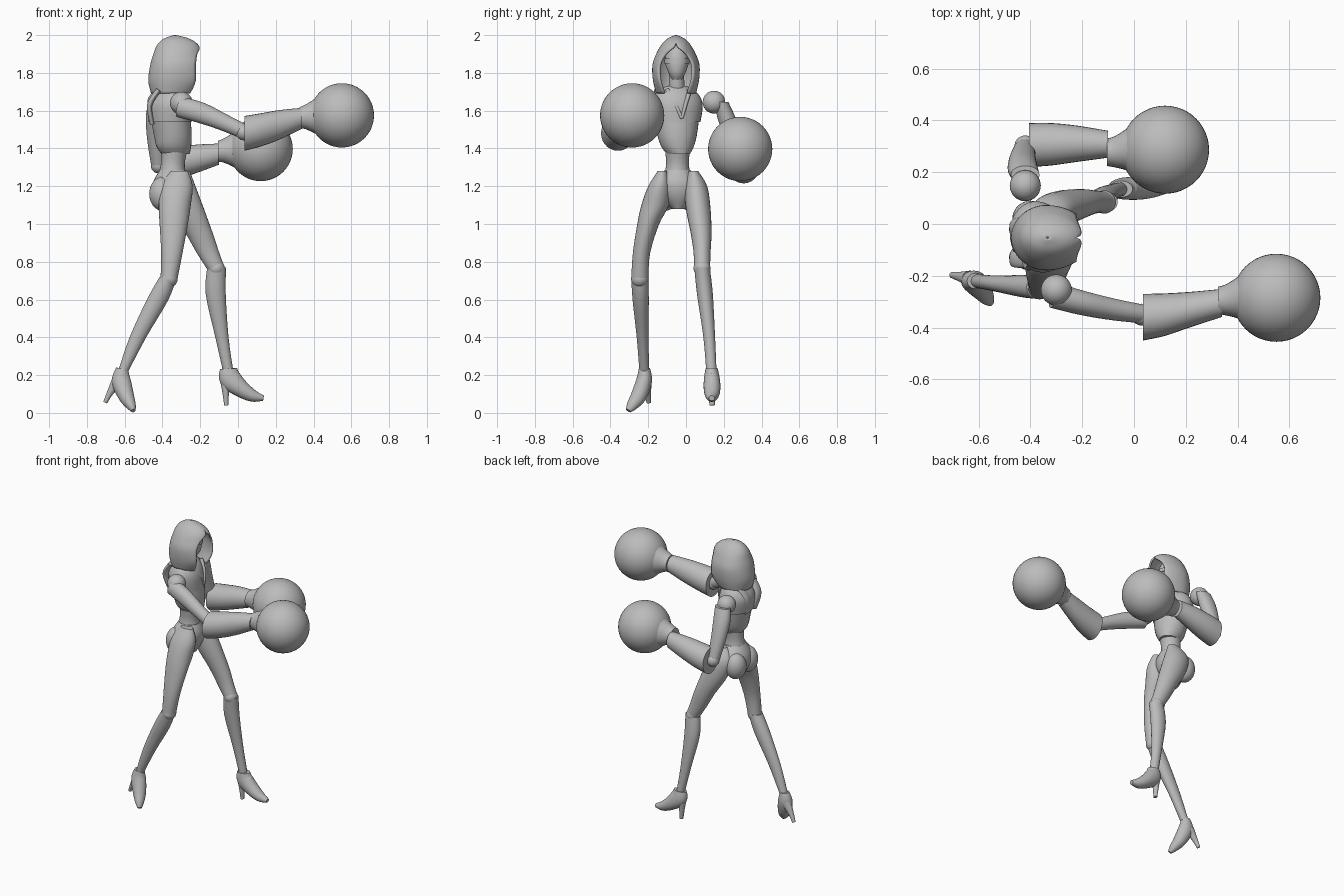
import bpy
import bmesh
from math import sin, cos, pi, radians
from mathutils import Vector

default_cube = bpy.data.objects.get("Cube")
if default_cube:
    bpy.data.objects.remove(default_cube, do_unlink=True)

grey = bpy.data.materials.new("plain grey")
grey.use_nodes = True
grey.diffuse_color = (.5, .5, .5, 1)
grey.node_tree.nodes["Principled BSDF"].inputs["Base Color"].default_value = grey.diffuse_color

ACROSS = Vector((0, 1, 0))
LEVEL = Vector((0, 0, 1))
FORWARD = Vector((1, 0, 0))


def finish(name, bm, crease=40):
    """Turn a bmesh into a smooth-shaded grey object."""
    bmesh.ops.recalc_face_normals(bm, faces=bm.faces[:])
    mesh = bpy.data.meshes.new(name)
    bm.to_mesh(mesh)
    bm.free()
    mesh.materials.append(grey)
    obj = bpy.data.objects.new(name, mesh)
    bpy.context.collection.objects.link(obj)
    bpy.ops.object.select_all(action="DESELECT")
    obj.select_set(True)
    bpy.context.view_layer.objects.active = obj
    bpy.ops.object.shade_smooth_by_angle(angle=radians(crease))
    return obj


def refine(rings, steps):
    """Catmull-Rom interpolation between the given cross-sections."""
    keys = [Vector(ring) for ring in rings]
    result = []
    for i in range(len(keys) - 1):
        before, start = keys[max(i - 1, 0)], keys[i]
        end, after = keys[i + 1], keys[min(i + 2, len(keys) - 1)]
        for step in range(steps):
            t = step / steps
            slope_in, slope_out = (end - before) / 2, (after - start) / 2
            result.append(start + slope_in * t
                          + ((end - start) * 3 - slope_in * 2 - slope_out) * t * t
                          + ((start - end) * 2 + slope_in + slope_out) * t * t * t)
    return result + [keys[-1]]


def loft(name, rings, normal=None, across=ACROSS, sides=28, steps=4):
    """Skin elliptical rings (x, y, z, depth radius, side radius) and cap the ends."""
    rings = refine(rings, steps)
    centres = [Vector(ring[:3]) for ring in rings]
    bm = bmesh.new()
    loops = []
    for i, ring in enumerate(rings):
        along = normal or centres[min(i + 1, len(rings) - 1)] - centres[max(i - 1, 0)]
        depth = along.cross(across).normalized()
        side = depth.cross(along).normalized()
        loops.append([bm.verts.new(centres[i]
                                   + depth * ring[3] * cos(2 * pi * k / sides)
                                   + side * ring[4] * sin(2 * pi * k / sides))
                      for k in range(sides)])
    for low, high in zip(loops, loops[1:]):
        for k in range(sides):
            n = (k + 1) % sides
            bm.faces.new((low[k], low[n], high[n], high[k]))
    bm.faces.new(loops[0])
    bm.faces.new(loops[-1])
    return finish(name, bm)


def ball(name, centre, size, segments=32):
    """Sphere, or ellipsoid when size has three values."""
    bm = bmesh.new()
    bmesh.ops.create_uvsphere(bm, u_segments=segments, v_segments=segments // 2, radius=1)
    scale = size if isinstance(size, tuple) else (size, size, size)
    bmesh.ops.scale(bm, vec=scale, verts=bm.verts)
    bmesh.ops.translate(bm, vec=centre, verts=bm.verts)
    return finish(name, bm)


def hood(name, rings, centre_y, spread=1.35, points=40):
    """Shell with a front opening; rings are (z, x, depth, width, opening angle)."""
    bm = bmesh.new()
    loops = []
    for z, x, depth, width, gap in refine(rings, 4):
        loop = []
        for k in range(points + 1):
            turn = (2 * k / points - 1) * (pi - radians(max(gap, 0)))
            reach = -cos(turn) * depth
            if reach > 0:
                reach *= spread
            loop.append(bm.verts.new((x + reach, centre_y + width * sin(turn), z)))
        loops.append(loop)
    for low, high in zip(loops, loops[1:]):
        for k in range(points):
            bm.faces.new((low[k], low[k + 1], high[k + 1], high[k]))
    bmesh.ops.remove_doubles(bm, verts=bm.verts, dist=.002)
    obj = finish(name, bm)
    shell = obj.modifiers.new("thickness", "SOLIDIFY")
    shell.thickness = .012
    shell.offset = -1


# Head: hood, face, brow band and neck
hood("hood", [(1.69, -.36, .1, .105, 38), (1.76, -.345, .13, .122, 46),
              (1.84, -.34, .125, .125, 46), (1.9, -.338, .11, .105, 34),
              (1.945, -.335, .095, .08, 5), (1.98, -.335, .06, .048, 0),
              (2, -.335, .005, .005, 0)], -.053)
loft("face", [(-.31, -.048, 1.765, .025, .025), (-.315, -.048, 1.8, .05, .045),
              (-.325, -.048, 1.86, .065, .063), (-.33, -.048, 1.92, .055, .05),
              (-.33, -.048, 1.95, .02, .02)], LEVEL)
loft("brow_band", [(-.322, -.048, 1.85, .069, .066), (-.324, -.048, 1.875, .069, .066)], LEVEL)
loft("neck", [(-.36, -.05, 1.66, .05, .05), (-.34, -.05, 1.72, .042, .042),
              (-.33, -.05, 1.82, .04, .04)], LEVEL)

# Torso, with the shoulders turned slightly
turned = Vector((-.28, .96, 0))
loft("upper_chest", [(-.355, -.05, 1.73, .045, .055), (-.36, -.05, 1.69, .085, .115),
                     (-.365, -.05, 1.63, .112, .14), (-.36, -.05, 1.54, .112, .128)],
     LEVEL, turned)
loft("ribcage", [(-.358, -.05, 1.57, .105, .122), (-.345, -.047, 1.47, .1, .105),
                 (-.34, -.045, 1.41, .092, .086), (-.33, -.04, 1.37, .075, .06)],
     LEVEL, turned)
loft("waist", [(-.335, -.045, 1.42, .075, .07), (-.345, -.045, 1.32, .063, .06),
               (-.35, -.045, 1.24, .078, .075)], LEVEL)
loft("pelvis", [(-.345, -.045, 1.285, .07, .068), (-.352, -.045, 1.22, .098, .118),
                (-.358, -.042, 1.15, .095, .1), (-.355, -.04, 1.08, .055, .035)], LEVEL)
for side, label in ((-1, "right"), (1, "left")):
    ball(label + "_seat", (-.4, -.045 + side * .065, 1.16), (.07, .07, .09))
    # Collar ridges running down to the breastbone, and back straps
    loft(label + "_collar", [(-.3, -.04 + side * .06, 1.71, .012, .012),
                             (-.262, -.03 + side * .03, 1.64, .01, .01),
                             (-.25, -.022, 1.56, .008, .008)])
    loft(label + "_back_strap", [(-.42, -.07 + side * .07, 1.71, .014, .03),
                                 (-.468, -.075 + side * .06, 1.63, .014, .03),
                                 (-.455, -.07 + side * .04, 1.53, .012, .025)])

# Legs: thigh, knee ball and shin
loft("right_thigh", [(-.31, -.125, 1.28, .045, .025), (-.325, -.14, 1.2, .085, .06),
                     (-.335, -.163, 1.1, .085, .073), (-.34, -.2, 1, .075, .058),
                     (-.35, -.235, .85, .057, .046), (-.365, -.245, .71, .045, .045)], LEVEL)
ball("right_knee", (-.365, -.245, .71), .046)
loft("right_shin", [(-.37, -.245, .72, .045, .045), (-.425, -.24, .6, .057, .043),
                    (-.53, -.23, .4, .044, .031), (-.612, -.22, .21, .026, .026)], LEVEL)
loft("left_thigh", [(-.3, .04, 1.28, .045, .025), (-.31, .052, 1.2, .085, .06),
                    (-.27, .065, 1.08, .09, .065), (-.205, .08, .95, .072, .055),
                    (-.16, .085, .85, .06, .045), (-.115, .085, .76, .048, .042)], LEVEL)
ball("left_knee", (-.115, .085, .765), .045)
loft("left_shin", [(-.113, .085, .77, .05, .041), (-.118, .1, .63, .053, .042),
                   (-.085, .123, .4, .035, .031), (-.05, .135, .21, .027, .027)], LEVEL)

# High-heeled feet
loft("right_foot", [(-.613, -.22, .235, .032, .03), (-.618, -.222, .17, .05, .042),
                    (-.592, -.25, .09, .042, .042), (-.567, -.285, .04, .027, .03),
                    (-.553, -.305, .012, .012, .015)])
loft("right_heel", [(-.635, -.21, .17, .035, .03), (-.675, -.203, .11, .018, .018),
                    (-.703, -.197, .055, .011, .012)])
loft("left_foot", [(-.05, .135, .235, .045, .032), (-.04, .137, .18, .058, .042),
                   (.02, .138, .125, .045, .044), (.08, .137, .09, .032, .034),
                   (.135, .136, .078, .014, .015)])
loft("left_heel", [(-.065, .137, .19, .034, .03), (-.065, .138, .11, .018, .02),
                   (-.062, .138, .04, .011, .014)])

# Arms: shoulder ball, upper arm, elbow, forearm cuff and round glove
loft("right_upper_arm", [(-.31, -.275, 1.62, .055, .05), (-.2, -.305, 1.59, .055, .047),
                         (-.08, -.33, 1.54, .045, .042), (.05, -.35, 1.48, .038, .035)])
loft("left_upper_arm", [(-.42, .19, 1.645, .055, .035), (-.43, .215, 1.56, .058, .048),
                        (-.43, .255, 1.44, .05, .045), (-.42, .295, 1.31, .04, .04)], LEVEL)
loft("right_forearm", [(.035, -.36, 1.48, .092, .09), (.12, -.35, 1.498, .088, .082),
                       (.22, -.33, 1.525, .078, .068), (.34, -.305, 1.56, .055, .054)], FORWARD)
loft("left_forearm", [(-.405, .305, 1.305, .09, .085), (-.32, .308, 1.322, .085, .082),
                      (-.22, .31, 1.345, .075, .07), (-.1, .308, 1.37, .056, .052)], FORWARD)
joints = {
    "right": ((-.3, -.255, 1.64), (.03, -.35, 1.485), (.55, -.285, 1.575)),
    "left": ((-.42, .148, 1.645), (-.42, .3, 1.31), (.12, .287, 1.397)),
}
for label, (shoulder, elbow, fist) in joints.items():
    ball(label + "_shoulder", shoulder, .06)
    ball(label + "_elbow", elbow, .042)
    ball(label + "_glove", fist, .17, 48)
    x, y, z = fist
    loft(label + "_glove_cuff", [(x - .225, y - .01, z - .012, .056, .053),
                                 (x - .195, y - .008, z - .008, .064, .06),
                                 (x - .15, y, z - .004, .088, .08),
                                 (x - .12, y, z, .11, .105)], FORWARD)
